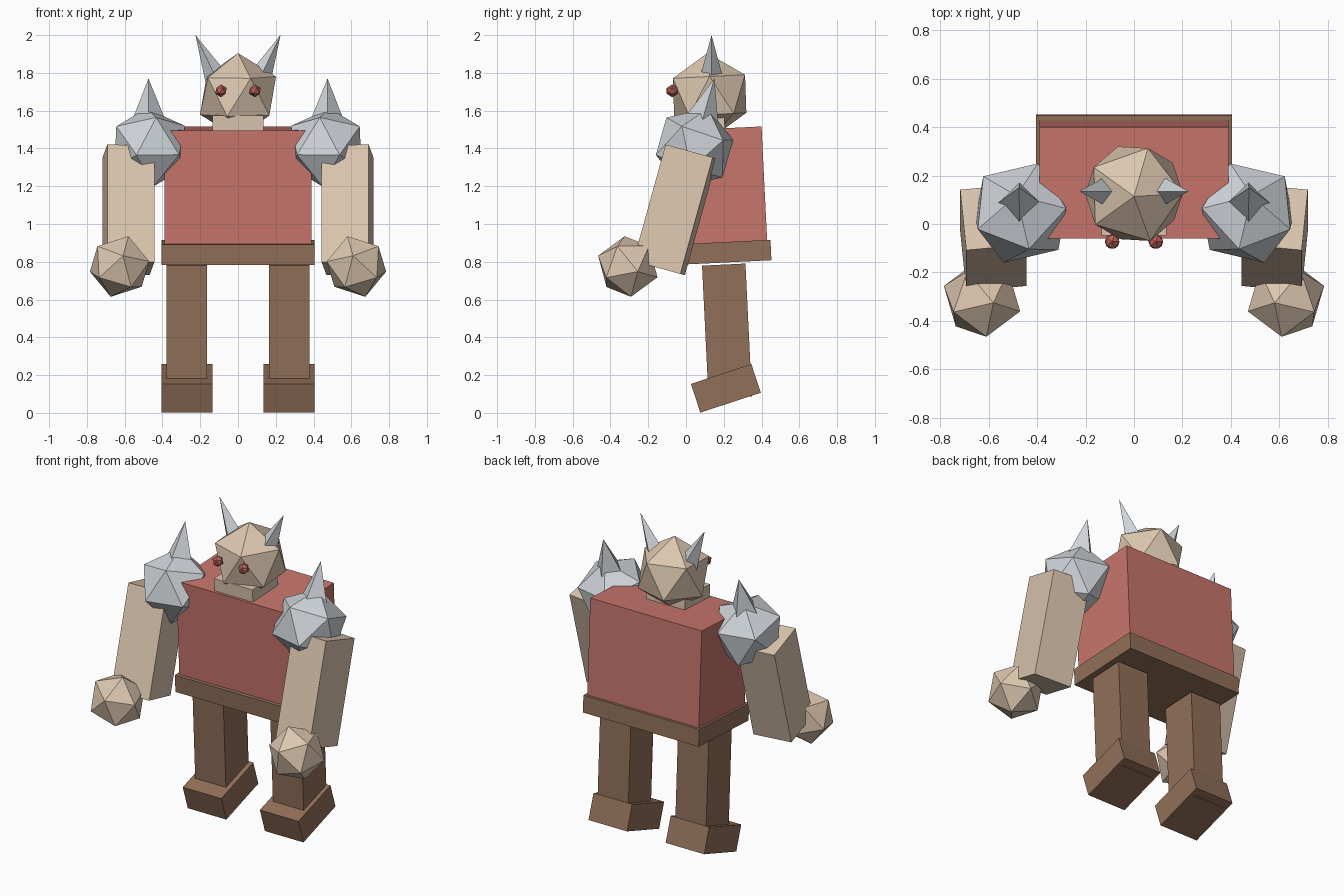
import bpy, bmesh
from math import radians
from mathutils import Matrix, Vector

if "Cube" in bpy.data.objects:
    bpy.data.objects.remove(bpy.data.objects["Cube"], do_unlink=True)


def material(name, rgb):
    m = bpy.data.materials.new(name)
    m.use_nodes = True
    m.diffuse_color = (*rgb, 1)
    m.node_tree.nodes["Principled BSDF"].inputs["Base Color"].default_value = (*rgb, 1)
    return m


SKIN = material("tan skin", (0.72, 0.57, 0.43))
RED = material("red shirt", (0.58, 0.18, 0.15))
BROWN = material("brown leather", (0.285, 0.16, 0.098))
METAL = material("pale steel", (0.63, 0.665, 0.70))
EYE = material("dark red eye", (0.50, 0.12, 0.10))


def finish(name, bm, mat, matrix):
    mesh = bpy.data.meshes.new(name)
    bm.to_mesh(mesh)
    bm.free()
    mesh.materials.append(mat)
    ob = bpy.data.objects.new(name, mesh)
    ob.matrix_world = matrix
    bpy.context.collection.objects.link(ob)
    return ob


def box(name, mat, centre, size, pitch=0, yaw=0):
    bm = bmesh.new()
    bmesh.ops.create_cube(bm, size=1)
    bmesh.ops.scale(bm, vec=size, verts=bm.verts)
    turn = Matrix.Rotation(radians(pitch), 4, 'X') @ Matrix.Rotation(radians(yaw), 4, 'Z')
    return finish(name, bm, mat, Matrix.Translation(centre) @ turn)


def ball(name, mat, centre, radius, pole=(0, 0, 1), ring=(0.894, 0, 0.447)):
    """Icosahedron with one corner along pole and a neighbour towards ring."""
    bm = bmesh.new()
    bmesh.ops.create_icosphere(bm, subdivisions=1, radius=radius)
    z = Vector(pole).normalized()
    x = Vector(ring)
    x = (x - z * x.dot(z)).normalized()
    turn = Matrix((x, z.cross(x), z)).transposed().to_4x4()
    return finish(name, bm, mat, Matrix.Translation(centre) @ turn)


def spike(name, mat, base, tip, radius):
    """Four-sided cone from base to tip, leaning in one plane."""
    base, tip = Vector(base), Vector(tip)
    axis = tip - base
    bm = bmesh.new()
    bmesh.ops.create_cone(bm, cap_ends=True, segments=4, radius1=radius,
                          radius2=0, depth=axis.length)
    turn = Vector((0, 0, 1)).rotation_difference(axis).to_matrix().to_4x4()
    return finish(name, bm, mat, Matrix.Translation((base + tip) / 2) @ turn)


LEAN = 2.8

# Trunk and head
box("torso", RED, (0, 0.185, 1.203), (0.78, 0.46, 0.605), LEAN)
box("belt", BROWN, (0, 0.2, 0.85), (0.81, 0.50, 0.108), LEAN)
box("neck", SKIN, (0, 0.08, 1.525), (0.27, 0.25, 0.11), LEAN)
ball("head", SKIN, (0, 0.125, 1.68), 0.225, pole=(0, -0.05, 1))

# Paired parts
for s, side in ((1, "left"), (-1, "right")):
    ball(side + "_eye", EYE, (s * 0.09, -0.073, 1.705), 0.034)
    spike(side + "_horn", METAL, (s * 0.11, 0.135, 1.76), (s * 0.225, 0.135, 2.0), 0.065)

    # Arm
    box(side + "_arm", SKIN, (s * 0.58, -0.057, 1.075), (0.25, 0.26, 0.64), -15.5, -5.6 * s)
    ball(side + "_fist", SKIN, (s * 0.627, -0.308, 0.775), 0.168,
         pole=(-s * 0.28, -0.1, 0.95), ring=(-s * 0.93, -0.31, 0.2))

    # Shoulder armour
    ball(side + "_shoulder", METAL, (s * 0.467, 0.045, 1.405), 0.22,
         pole=(-s * 0.32, 0.93, 0.18), ring=(-s * 0.85, 0.05, 0.52))
    spike(side + "_shoulder_spike", METAL, (s * 0.472, 0.078, 1.52),
          (s * 0.474, 0.15, 1.77), 0.1)

    # Leg
    box(side + "_leg", BROWN, (s * 0.272, 0.217, 0.433), (0.215, 0.23, 0.705), LEAN)
    box(side + "_boot", BROWN, (s * 0.27, 0.211, 0.13), (0.27, 0.337, 0.16), 18.2)
